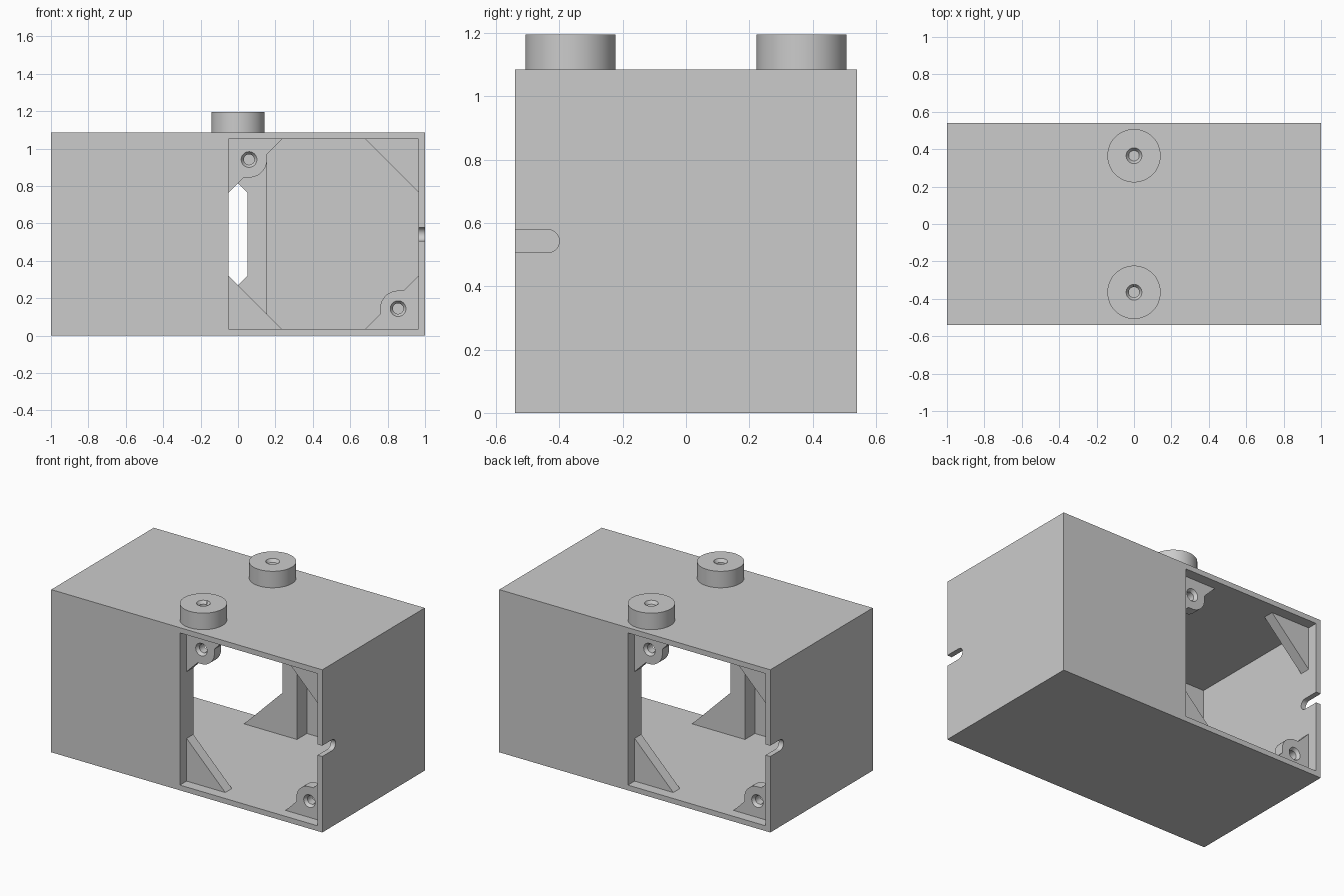
import bpy, bmesh, math
from mathutils import Matrix, Vector

cube = bpy.data.objects.get("Cube")
if cube:
    bpy.data.objects.remove(cube, do_unlink=True)

# Main dimensions
HX, HY, H = 1.0, 0.54, 1.085     # half width, half depth, height
WALL = 0.035
LIP, JAMB = 0.05, 0.155          # opening edge and inner edge of the jamb
JAMB_Y = 0.40                    # inner face of jambs and brackets
LEG = 0.285                      # corner bracket leg
BOSS, BOSS_R = 0.109, 0.096      # screw boss centre from corner, radius
BORE, SINK = 0.028, 0.042        # screw hole and countersink radii

grey = bpy.data.materials.new("light_grey")
grey.use_nodes = True
grey.diffuse_color = (0.6, 0.6, 0.6, 1)
grey.node_tree.nodes["Principled BSDF"].inputs["Base Color"].default_value = (0.6, 0.6, 0.6, 1)


def make(name, bm):
    bmesh.ops.recalc_face_normals(bm, faces=bm.faces)
    mesh = bpy.data.meshes.new(name)
    bm.to_mesh(mesh)
    bm.free()
    mesh.materials.append(grey)
    ob = bpy.data.objects.new(name, mesh)
    bpy.context.collection.objects.link(ob)
    return ob


def prism(name, points, axis, start, end):
    """Extrude a 2D outline along the x, y or z axis (index)."""
    def place(p, d):
        co = list(p)
        co.insert(axis, d)
        return Vector(co)
    bm = bmesh.new()
    face = bm.faces.new([bm.verts.new(place(p, start)) for p in points])
    grown = bmesh.ops.extrude_face_region(bm, geom=[face])["geom"]
    shift = place((0, 0), end - start)
    bmesh.ops.translate(bm, vec=shift, verts=[g for g in grown if isinstance(g, bmesh.types.BMVert)])
    return make(name, bm)


def cone(name, base, direction, length, r1, r2):
    """Cylinder or frustum starting at base and running along direction."""
    d = Vector(direction).normalized()
    bm = bmesh.new()
    turn = d.to_track_quat('Z', 'Y').to_matrix().to_4x4()
    mat = Matrix.Translation(Vector(base) + d * length / 2) @ turn
    bmesh.ops.create_cone(bm, cap_ends=True, segments=64, radius1=r1, radius2=r2,
                          depth=length, matrix=mat)
    return make(name, bm)


def combine(target, tool, operation='DIFFERENCE'):
    mod = target.modifiers.new("cut", 'BOOLEAN')
    mod.operation, mod.solver, mod.object = operation, 'EXACT', tool
    bpy.context.view_layer.objects.active = target
    bpy.ops.object.modifier_apply(modifier=mod.name)
    bpy.data.objects.remove(tool, do_unlink=True)


def screw_hole(target, mouth, direction, depth):
    """Countersunk hole starting at the mouth and going along direction."""
    d = Vector(direction)
    m = Vector(mouth)
    lead, sink = 0.01, 0.02
    grow = (SINK - BORE) * lead / sink
    combine(target, cone("bore_cutter", m - d * lead, d, depth + lead, BORE, BORE))
    combine(target, cone("sink_cutter", m - d * lead, d, sink + lead, SINK + grow, BORE))


def arc(cx, cy, r, a0, a1, n=24):
    steps = [math.radians(a0 + (a1 - a0) * i / n) for i in range(n + 1)]
    return [(cx + r * math.cos(a), cy + r * math.sin(a)) for a in steps]


def both(points):
    """Outline plus its half-turn copy."""
    return points + [(-x, -y) for x, y in points]


def smooth(ob):
    bpy.ops.object.select_all(action='DESELECT')
    ob.select_set(True)
    bpy.context.view_layer.objects.active = ob
    bpy.ops.object.shade_smooth_by_angle(angle=math.radians(30))


# Housing: solid block, hollowed by one plan outline with both openings
housing = prism("housing", [(-HX, -HY), (HX, -HY), (HX, HY), (-HX, HY)], 2, 0, H)
inner = HX - WALL
plan = both([(-LIP, -HY - 0.1), (inner, -HY - 0.1), (inner, HY - WALL),
             (JAMB, HY - WALL), (JAMB, JAMB_Y), (LIP, JAMB_Y)])
combine(housing, prism("hollow_cutter", plan, 2, WALL, H - WALL))

# Round-ended cable slots in the side walls
slot_r = 0.036
slot_z = H / 2
slot = [(-HY - 0.1, slot_z - slot_r)] + arc(-JAMB_Y - slot_r, slot_z, slot_r, -90, 90) \
    + [(-HY - 0.1, slot_z + slot_r)]
for side in (1, -1):
    outline = [(y * side, z) for y, z in slot]
    combine(housing, prism("slot_cutter", outline, 0, side * (inner - 0.02), side * (HX + 0.1)))

# Round mounts on the roof, drilled through
for y in (-0.365, 0.365):
    combine(housing, cone("mount", (0, y, H - 0.02), (0, 0, 1), 0.13, 0.1425, 0.1425), 'UNION')
    screw_hole(housing, (0, y, H + 0.11), (0, 0, -1), 0.2)
smooth(housing)

# Corner brackets: plain triangles and triangles with a screw boss
E = 0.01                         # how far brackets sink into the walls
edge = BOSS + BOSS_R
plain = [(-E, -E), (LEG + E, -E), (-E, LEG + E)]
bossed = [(-E, -E), (LEG + E, -E), (edge, LEG - edge)] + arc(BOSS, BOSS, BOSS_R, 0, 90) \
    + [(LEG - edge, edge), (-E, LEG + E)]
floor, roof = WALL, H - WALL
corners = [("lower_inner_bracket", -LIP, floor, 1, 1, False),
           ("upper_outer_bracket", inner, roof, -1, -1, False),
           ("upper_inner_screw_bracket", -LIP, roof, 1, -1, True),
           ("lower_outer_screw_bracket", inner, floor, -1, 1, True)]
for end, turn in (("front", 1), ("back", -1)):
    for name, cx, cz, sx, sz, has_boss in corners:
        outline = [(turn * (cx + sx * u), cz + sz * v) for u, v in (bossed if has_boss else plain)]
        bracket = prism(end + "_" + name, outline, 1, -turn * 0.47, -turn * JAMB_Y)
        if has_boss:
            mouth = (turn * (cx + sx * BOSS), -turn * 0.47, cz + sz * BOSS)
            screw_hole(bracket, mouth, (0, turn, 0), 0.1)
        smooth(bracket)
